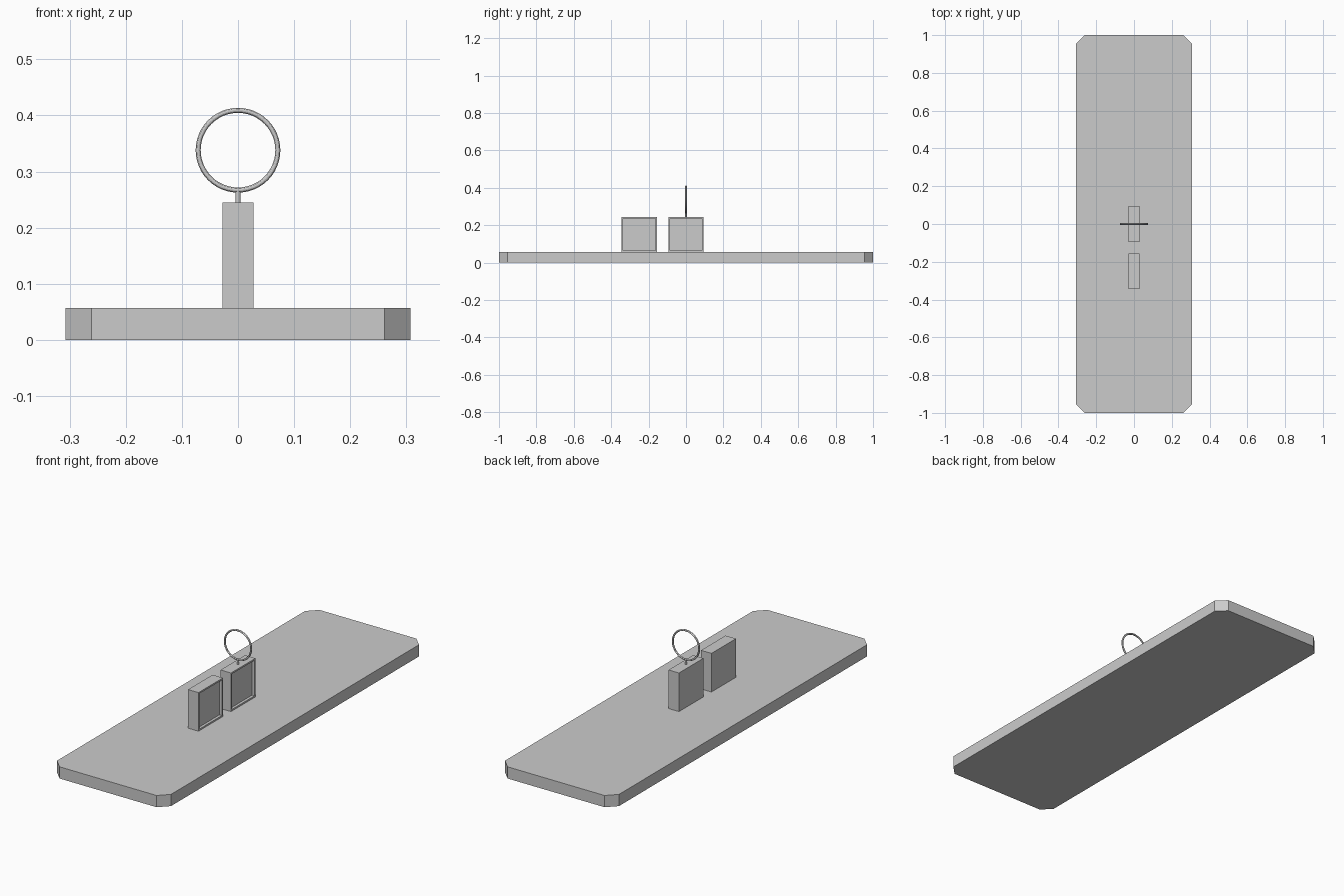
import bpy, bmesh
from mathutils import Vector

if "Cube" in bpy.data.objects:
    bpy.data.objects.remove(bpy.data.objects["Cube"])


def finish(bm, name):
    bmesh.ops.recalc_face_normals(bm, faces=bm.faces)
    mesh = bpy.data.meshes.new(name)
    bm.to_mesh(mesh)
    bm.free()
    ob = bpy.data.objects.new(name, mesh)
    bpy.context.collection.objects.link(ob)
    return ob


def box(x, y0, y1, z0, z1):
    bm = bmesh.new()
    bmesh.ops.create_cube(bm, size=1)
    for v in bm.verts:
        v.co = Vector((v.co.x * 2 * x,
                       (y0 + y1) / 2 + v.co.y * (y1 - y0),
                       (z0 + z1) / 2 + v.co.z * (z1 - z0)))
    bm.normal_update()
    return bm


# Base slab with chamfered vertical corners
bm = box(0.307, -1, 1, 0, 0.057)
corners = [e for e in bm.edges
           if abs(e.verts[0].co.z - e.verts[1].co.z) > 0.01]
bmesh.ops.bevel(bm, geom=corners, offset=0.046, segments=1, affect='EDGES')
finish(bm, "base_slab")


# Upright blocks with a recessed panel on the +x face
def framed_block(name, yc):
    bm = box(0.028, yc - 0.094, yc + 0.094, 0.057, 0.245)
    side = [f for f in bm.faces if f.normal.x > 0.9]
    bmesh.ops.inset_region(bm, faces=side, thickness=0.011)
    panel = bmesh.ops.extrude_face_region(bm, geom=side)
    verts = [g for g in panel["geom"] if isinstance(g, bmesh.types.BMVert)]
    bmesh.ops.delete(bm, geom=[f for f in side if f.is_valid], context='FACES_ONLY')
    bmesh.ops.translate(bm, verts=verts, vec=(-0.013, 0, 0))
    finish(bm, name)


framed_block("rear_block", 0)
framed_block("front_block", -0.25)

# Upright ring above the rear block
bpy.ops.mesh.primitive_torus_add(major_radius=0.071, minor_radius=0.0045,
                                 major_segments=48, minor_segments=12,
                                 location=(0, 0, 0.338),
                                 rotation=(1.570796, 0, 0))
ring = bpy.context.object
ring.name = "ring"
bpy.ops.object.shade_smooth_by_angle()

# Short stem joining the ring to the block
bpy.ops.mesh.primitive_cylinder_add(vertices=16, radius=0.0045, depth=0.026,
                                    location=(0, 0, 0.255))
stem = bpy.context.object
stem.name = "ring_stem"
bpy.ops.object.shade_smooth_by_angle()
